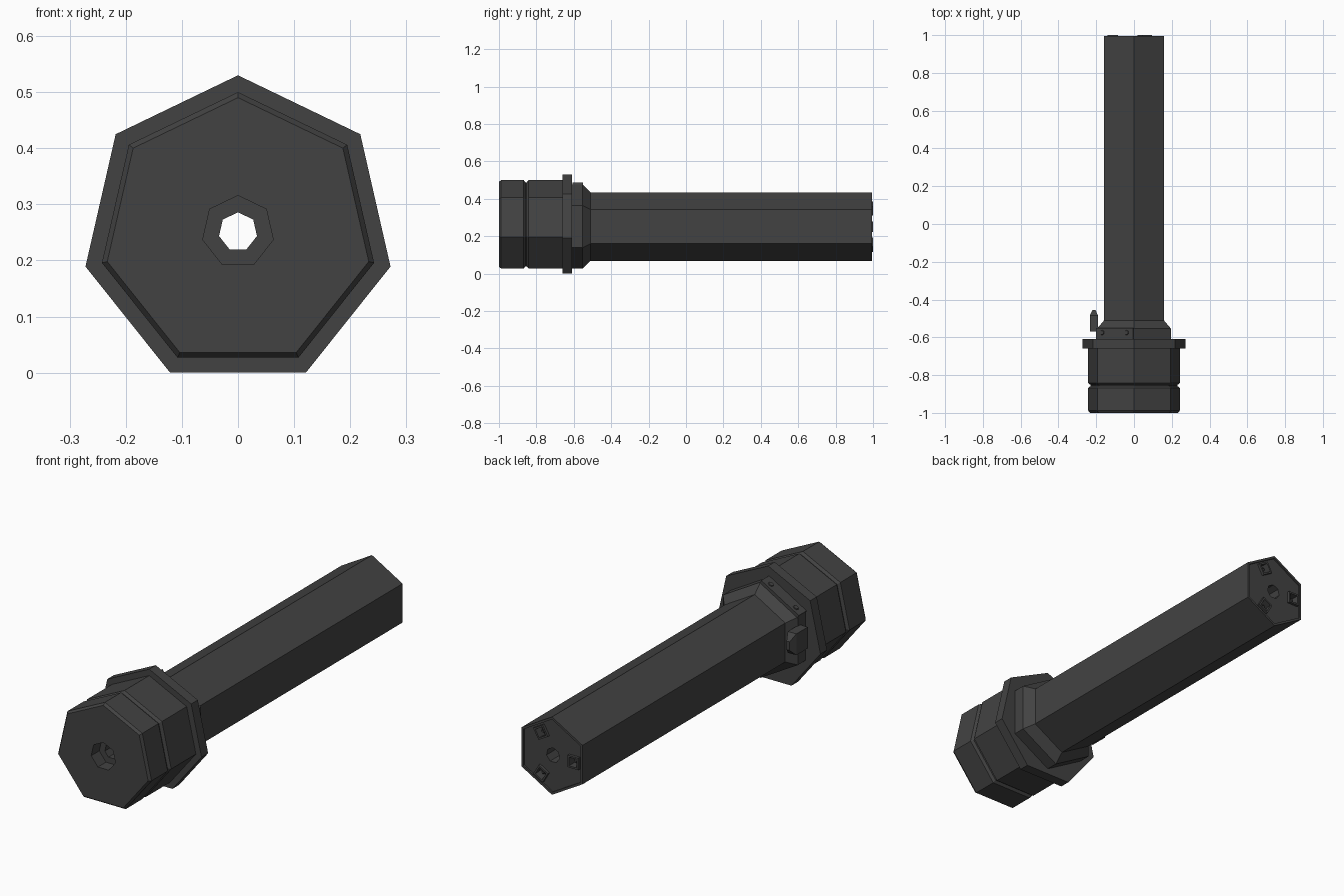
import bpy, bmesh, math
from mathutils import Matrix, Vector

if "Cube" in bpy.data.objects:
    bpy.data.objects.remove(bpy.data.objects["Cube"])

CZ = 0.2512  # height of the long axis
dark = bpy.data.materials.new("dark_grey")
dark.diffuse_color = (0.055, 0.055, 0.055, 1)
dark.use_nodes = True
dark.node_tree.nodes["Principled BSDF"].inputs["Base Color"].default_value = dark.diffuse_color


def finish(name, bm):
    bmesh.ops.recalc_face_normals(bm, faces=bm.faces)
    me = bpy.data.meshes.new(name)
    bm.to_mesh(me)
    bm.free()
    me.materials.append(dark)
    ob = bpy.data.objects.new(name, me)
    bpy.context.collection.objects.link(ob)
    return ob


def lathe(name, profile, sides, closed=False, centre=(0, CZ)):
    """Sweep (y, radius) points round the long axis, one corner pointing up."""
    bm = bmesh.new()
    rings = []
    for y, r in profile:
        ring = []
        for k in range(sides):
            a = math.pi / 2 + k * math.tau / sides
            ring.append(bm.verts.new((centre[0] + r * math.cos(a), y, centre[1] + r * math.sin(a))))
        rings.append(ring)
    pairs = list(zip(rings, rings[1:]))
    if closed:
        pairs.append((rings[-1], rings[0]))
    else:
        bm.faces.new(rings[0])
        bm.faces.new(rings[-1])
    for p, q in pairs:
        for k in range(sides):
            j = (k + 1) % sides
            bm.faces.new((p[k], p[j], q[j], q[k]))
    return finish(name, bm)


def cut(target, cutter):
    mod = target.modifiers.new("cut", 'BOOLEAN')
    mod.operation, mod.object, mod.solver = 'DIFFERENCE', cutter, 'EXACT'
    dg = bpy.context.evaluated_depsgraph_get()
    me = bpy.data.meshes.new_from_object(target.evaluated_get(dg))
    target.modifiers.clear()
    target.data = me
    bpy.data.objects.remove(cutter)


def on_side(angle, dist, y):
    """Frame with local x pointing outwards from the axis."""
    return Matrix.Translation((dist * math.cos(angle), y, CZ + dist * math.sin(angle))) @ Matrix.Rotation(-angle, 4, 'Y')


def box(name, frame, size):
    bm = bmesh.new()
    bmesh.ops.create_cube(bm, size=1, matrix=frame @ Matrix.Diagonal((*size, 1)))
    return finish(name, bm)


# heptagonal head with groove, flange and stepped bore
lathe("head", [(-1, .0645), (-1, .239), (-.988, .2488), (-.868, .2488), (-.858, .236),
               (-.852, .236), (-.842, .2488), (-.659, .2488), (-.659, .2788), (-.61, .2788),
               (-.61, .0347), (-.94, .0347), (-.94, .0645)], 7, closed=True)

# hexagonal collar and barrel with a recessed end face
body = lathe("barrel", [(-.61, .225), (-.553, .225), (-.51, .183), (.88, .183), (.995, .183),
                        (.995, .171), (.987, .171)], 6)
cut(body, lathe("bore_cutter", [(-.7, .0347), (1.1, .0347)], 7))

# sockets on the end face, each a square frame holding a small pyramid
for i in range(3):
    a = math.pi + i * math.tau / 3
    f = on_side(a, .112, .98)
    cut(body, box("socket_cutter", f, (.044, .05, .044)))
    w, t = .056, .008
    for s in (-1, 1):
        off = s * (w - t) / 2
        box(f"socket_rail_{i}_{s}", f @ Matrix.Translation((0, .0075, off)), (w, .025, t))
        box(f"socket_end_{i}_{s}", f @ Matrix.Translation((off, .0075, 0)), (t, .025, w))
    c = f.translation
    lathe(f"socket_pin_{i}", [(.95, .022), (.985, .006)], 4, centre=(c.x, c.z))

# raised plate with two screws on the upper left collar face
ang = math.radians(120)
box("side_plate", on_side(ang, .199, -.579), (.016, .058, .225))
for s in (-1, 1):
    bm = bmesh.new()
    m = on_side(ang, .207, -.575) @ Matrix.Translation((0, 0, s * .075)) @ Matrix.Rotation(math.pi / 2, 4, 'Y')
    bmesh.ops.create_cone(bm, cap_ends=True, segments=7, radius1=.015, radius2=.011, depth=.008, matrix=m)
    finish(f"plate_screw_{s}", bm)

# pointed latch on the left side
bm = bmesh.new()
outline = [(-.57, -.05), (-.485, -.05), (-.455, -.02), (-.455, .02), (-.485, .05), (-.57, .05)]
levels = []
for x in (-.19, -.234):
    levels.append([bm.verts.new((x if y < -.46 else -.212 + (x + .212) * .35, y, CZ + .02 + z)) for y, z in outline])
for lv in levels:
    bm.faces.new(lv[1:5])
    bm.faces.new((lv[0], lv[1], lv[4], lv[5]))
for k in range(6):
    j = (k + 1) % 6
    bm.faces.new((levels[0][k], levels[0][j], levels[1][j], levels[1][k]))
finish("latch", bm)
